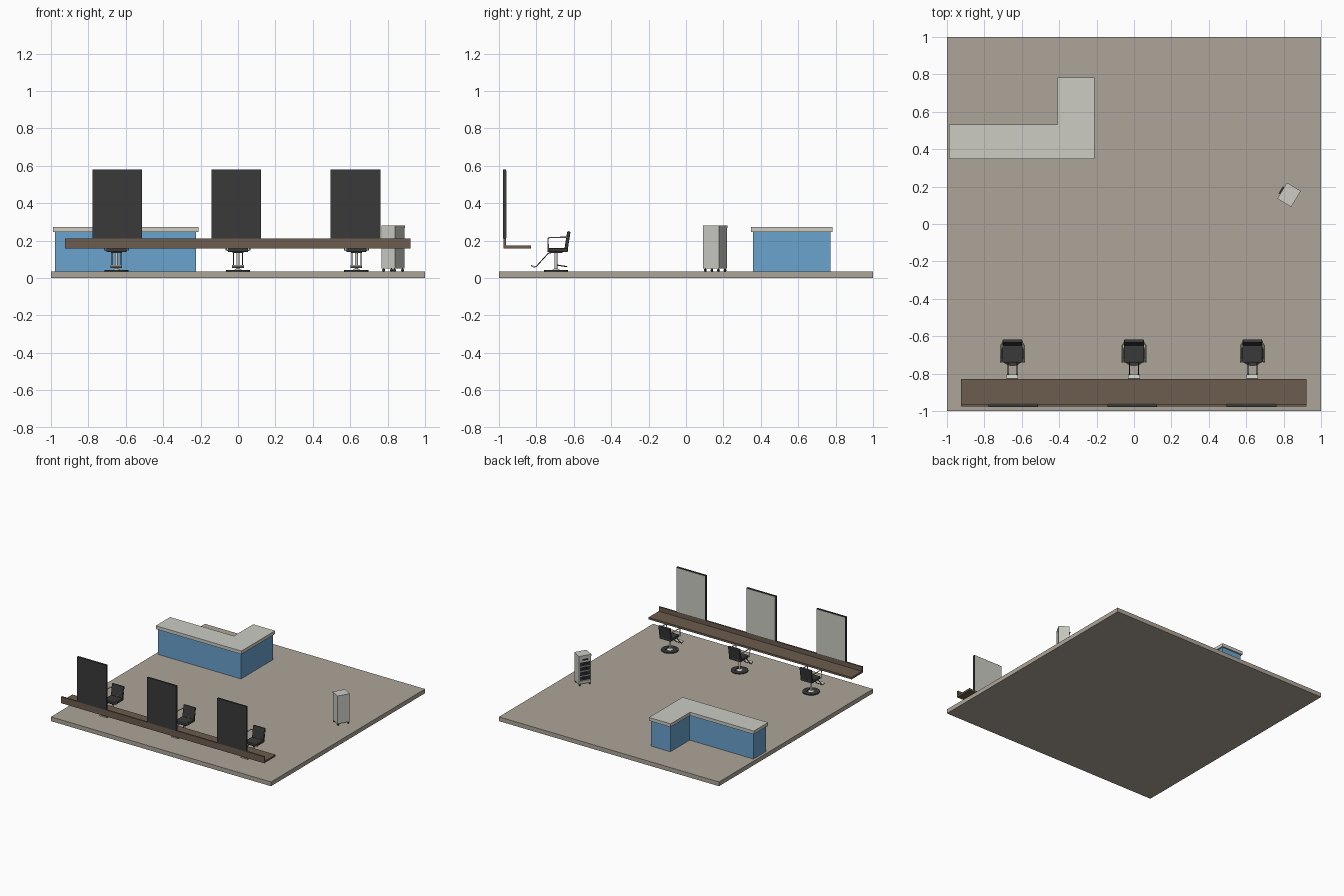
import bpy, bmesh, math
from mathutils import Matrix, Vector

if "Cube" in bpy.data.objects:
    bpy.data.objects.remove(bpy.data.objects["Cube"])


def mat(name, r, g, b):
    m = bpy.data.materials.new(name)
    lin = [((c / 255 + 0.055) / 1.055) ** 2.4 for c in (r, g, b)]
    m.diffuse_color = (*lin, 1)
    m.use_nodes = True
    m.node_tree.nodes["Principled BSDF"].inputs["Base Color"].default_value = m.diffuse_color
    return m


FLOOR = mat("floor beige", 174, 165, 153)
BLUE = mat("counter blue", 106, 163, 206)
LIGHT = mat("light grey", 204, 204, 196)
BROWN = mat("shelf brown", 108, 92, 78)
DARK = mat("dark grey", 58, 58, 58)
I = Matrix.Identity(4)


def finish(name, bm, material, M=I, bevel=0.0):
    bmesh.ops.recalc_face_normals(bm, faces=bm.faces)
    me = bpy.data.meshes.new(name)
    bm.to_mesh(me)
    bm.free()
    me.materials.append(material)
    ob = bpy.data.objects.new(name, me)
    bpy.context.collection.objects.link(ob)
    ob.matrix_world = M
    if bevel:
        mod = ob.modifiers.new("soft edges", 'BEVEL')
        mod.width, mod.segments = bevel, 2
    return ob


def box(name, x, y, z, material, M=I, bevel=0.0):
    """Box from (min, max) ranges."""
    bm = bmesh.new()
    bmesh.ops.create_cube(bm, size=1)
    for v in bm.verts:
        v.co = [r[0] if c < 0 else r[1] for c, r in zip(v.co, (x, y, z))]
    return finish(name, bm, material, M, bevel)


def rod(name, p, q, r1, material, M=I, r2=None, sides=10):
    """Cylinder or cone between two points."""
    p, q = Vector(p), Vector(q)
    d = q - p
    T = Matrix.Translation((p + q) / 2) @ d.to_track_quat('Z', 'Y').to_matrix().to_4x4()
    bm = bmesh.new()
    bmesh.ops.create_cone(bm, cap_ends=True, segments=sides, radius1=r1,
                          radius2=r1 if r2 is None else r2, depth=d.length, matrix=T)
    for f in bm.faces:
        f.smooth = len(f.verts) == 4
    for e in bm.edges:
        e.smooth = all(f.smooth for f in e.link_faces)
    return finish(name, bm, material, M)


def tube(name, pts, r, material, M=I):
    """Bent tube along a path."""
    cu = bpy.data.curves.new(name, 'CURVE')
    cu.dimensions = '3D'
    cu.bevel_depth, cu.bevel_resolution, cu.use_fill_caps = r, 1, True
    s = cu.splines.new('POLY')
    s.points.add(len(pts) - 1)
    for sp, p in zip(s.points, pts):
        sp.co = (*p, 1)
    cu.materials.append(material)
    ob = bpy.data.objects.new(name, cu)
    bpy.context.collection.objects.link(ob)
    ob.matrix_world = M


def prism(name, outline, z0, z1, material):
    bm = bmesh.new()
    f = bm.faces.new([bm.verts.new((x, y, z0)) for x, y in outline])
    ext = bmesh.ops.extrude_face_region(bm, geom=[f])
    for v in ext["geom"]:
        if isinstance(v, bmesh.types.BMVert):
            v.co.z = z1
    return finish(name, bm, material)


# floor slab
box("floor", (-1, 1), (-1, 1), (0, 0.035), FLOOR)


# L-shaped reception counter
def ell(d):
    return [(-0.99 + d, 0.347 + d), (-0.212 - d, 0.347 + d), (-0.212 - d, 0.784 - d),
            (-0.41 + d, 0.784 - d), (-0.41 + d, 0.533 - d), (-0.99 + d, 0.533 - d)]


prism("counter_body", ell(0.012), 0.035, 0.245, BLUE)
prism("counter_top", ell(0), 0.245, 0.272, LIGHT)

# wall shelf with back board
box("shelf", (-0.924, 0.922), (-0.975, -0.83), (0.158, 0.174), BROWN)
box("shelf_back_board", (-0.924, 0.922), (-0.975, -0.963), (0.174, 0.211), BROWN)

# mirrors standing on the back board
for cx in (-0.645, -0.01, 0.628):
    box("mirror_frame", (cx - 0.133, cx + 0.133), (-0.978, -0.962), (0.211, 0.58), DARK)
    box("mirror_glass", (cx - 0.129, cx + 0.129), (-0.962, -0.96), (0.215, 0.576), LIGHT)


# styling chairs, facing the mirrors
def chair(cx):
    M = Matrix.Translation((cx, -0.695, 0))
    rod("chair_base", (0, 0, 0.035), (0, 0, 0.042), 0.065, DARK, M, sides=32)
    rod("chair_base_hub", (0, 0, 0.042), (0, 0, 0.05), 0.022, LIGHT, M, 0.01, 20)
    rod("chair_post", (0, 0, 0.045), (0, 0, 0.137), 0.008, LIGHT, M, sides=16)
    box("seat_bracket", (-0.03, 0.03), (-0.035, 0.035), (0.133, 0.14), DARK, M)
    box("seat", (-0.054, 0.054), (-0.046, 0.064), (0.139, 0.16), DARK, M, 0.005)
    tilt = M @ Matrix.Translation((0, 0.054, 0.155)) @ Matrix.Rotation(math.radians(-9), 4, 'X')
    box("backrest", (-0.053, 0.053), (-0.009, 0.009), (0, 0.096), DARK, tilt, 0.005)
    rod("pump_lever", (0, 0, 0.07), (0, 0.06, 0.061), 0.003, DARK, M)
    # arms and footrest bars on both sides
    for s in (-1, 1):
        a = s * 0.063
        tube("armrest", [(s * 0.05, -0.038, 0.148), (a, -0.042, 0.15), (a, -0.043, 0.21),
                         (a, -0.036, 0.217), (a, 0.045, 0.217), (s * 0.052, 0.062, 0.217)],
             0.004, LIGHT, M)
        tube("footrest_bar", [(s * 0.024, -0.02, 0.137), (s * 0.024, -0.042, 0.132),
                              (s * 0.024, -0.105, 0.062), (s * 0.024, -0.12, 0.058)],
             0.003, DARK, M)
    foot = M @ Matrix.Translation((0, -0.122, 0.062)) @ Matrix.Rotation(math.radians(-20), 4, 'X')
    box("footrest", (-0.031, 0.031), (-0.012, 0.012), (-0.004, 0.004), LIGHT, foot)


for cx in (-0.65, 0, 0.633):
    chair(cx)

# drawer trolley, turned; its local +x side is the open front
T = Matrix.Translation((0.829, 0.156, 0)) @ Matrix.Rotation(math.radians(149), 4, 'Z')
for s in (-1, 1):
    box("trolley_side", (-0.042, 0.042), sorted((s * 0.05, s * 0.043)), (0.052, 0.27), LIGHT, T)
box("trolley_back", (-0.042, -0.036), (-0.043, 0.043), (0.052, 0.27), LIGHT, T)
box("trolley_bottom", (-0.036, 0.042), (-0.043, 0.043), (0.052, 0.075), LIGHT, T)
box("trolley_top", (-0.043, 0.043), (-0.05, 0.05), (0.268, 0.282), LIGHT, T)
box("top_drawer", (-0.036, 0.042), (-0.043, 0.043), (0.232, 0.268), LIGHT, T)
box("top_drawer_handle", (0.042, 0.052), (-0.022, 0.022), (0.246, 0.252), DARK, T)
for i in range(4):
    z = 0.077 + i * 0.039
    box("drawer", (-0.036, 0.036), (-0.043, 0.043), (z, z + 0.033), DARK, T)
    box("drawer_rail", (0.03, 0.041), (-0.043, 0.043), (z + 0.033, z + 0.038), LIGHT, T)
    box("drawer_handle", (0.036, 0.05), (-0.022, 0.022), (z + 0.018, z + 0.023), DARK, T)
for sx in (-1, 1):
    for sy in (-1, 1):
        x, y = sx * 0.034, sy * 0.041
        rod("caster_stem", (x, y, 0.044), (x, y, 0.053), 0.003, DARK, T)
        rod("caster_wheel", (x, y - 0.004, 0.042), (x, y + 0.004, 0.042), 0.007, DARK, T, sides=14)
